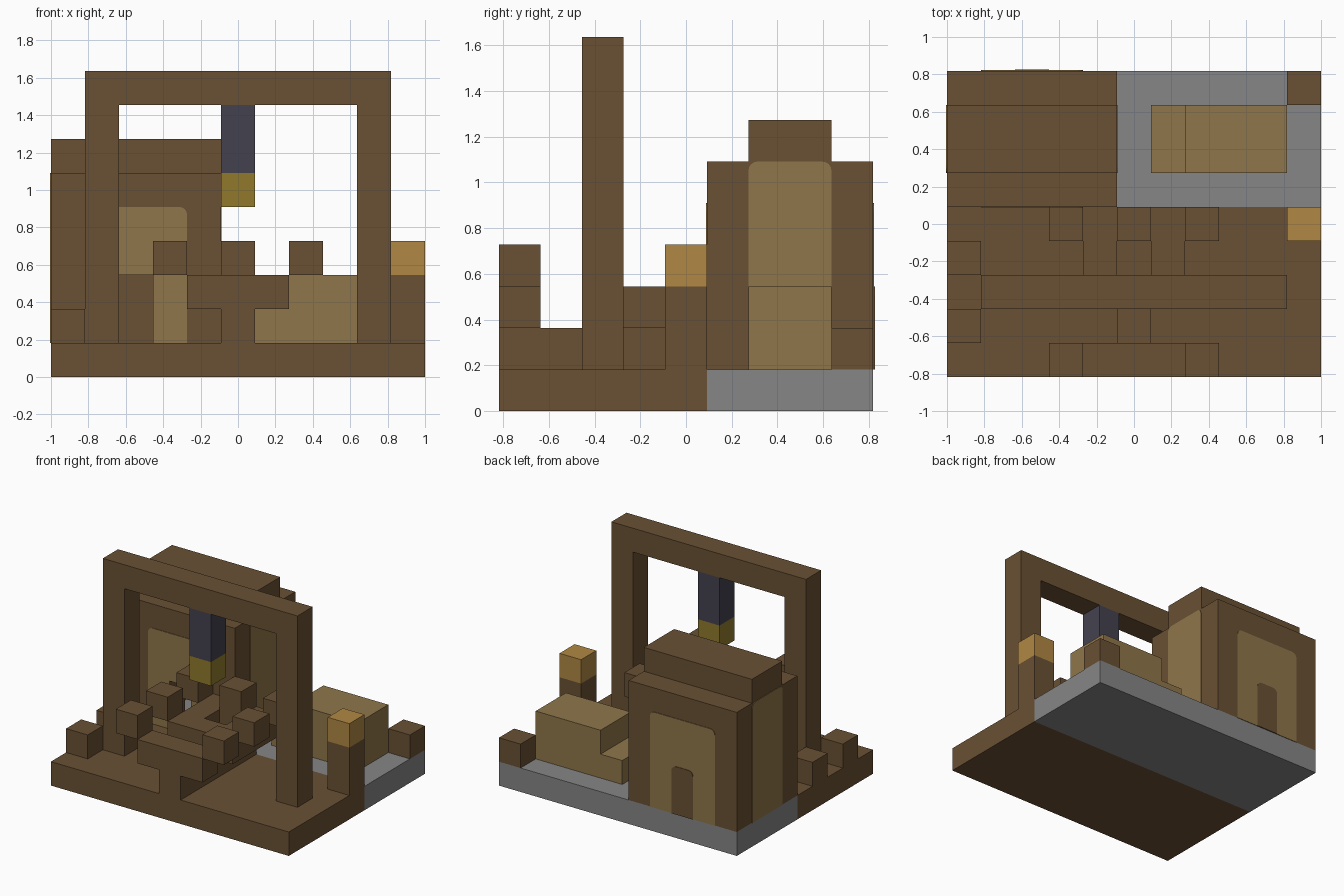
import bpy
import bmesh
from math import sin, cos, pi
from mathutils import Vector

if "Cube" in bpy.data.objects:
    bpy.data.objects.remove(bpy.data.objects["Cube"], do_unlink=True)

U = 2 / 11                       # size of one block
W, D = 11, 9                     # footprint in blocks


def material(name, r, g, b):
    m = bpy.data.materials.new(name)
    m.use_nodes = True
    m.diffuse_color = (r, g, b, 1)
    m.node_tree.nodes["Principled BSDF"].inputs["Base Color"].default_value = (r, g, b, 1)
    return m


brown = material("dark_wood", 0.144, 0.081, 0.034)
tan = material("light_wood", 0.275, 0.180, 0.068)
grey = material("stone", 0.238, 0.238, 0.238)
amber = material("amber", 0.434, 0.242, 0.056)
gold = material("old_gold", 0.283, 0.195, 0.025)
slate = material("dark_slate", 0.056, 0.054, 0.078)


def to_world(x, y, z):
    return Vector(((x - W / 2) * U, (y - D / 2) * U, z * U))


def finish(name, bm, mat):
    bmesh.ops.recalc_face_normals(bm, faces=bm.faces)
    mesh = bpy.data.meshes.new(name)
    bm.to_mesh(mesh)
    bm.free()
    mesh.materials.append(mat)
    obj = bpy.data.objects.new(name, mesh)
    bpy.context.collection.objects.link(obj)
    return obj


def blocks(name, mat, *boxes):
    """Boxes given as block ranges (x0, x1, y0, y1, z0, z1)."""
    bm = bmesh.new()
    for x0, x1, y0, y1, z0, z1 in boxes:
        lo, hi = to_world(x0, y0, z0), to_world(x1, y1, z1)
        verts = bmesh.ops.create_cube(bm, size=1)["verts"]
        bmesh.ops.scale(bm, vec=hi - lo, verts=verts)
        bmesh.ops.translate(bm, vec=(lo + hi) / 2, verts=verts)
    return finish(name, bm, mat)


def panel(name, mat, axis, a0, a1, top, wall, out, thick=0.004, notch=()):
    """Thin plate with rounded top corners on a wall; notch cuts its lower edge."""
    r, steps = 0.22, 4
    outline = [(a1, 1)]
    for cx, start in ((a1 - r, 0), (a0 + r, pi / 2)):
        for s in range(steps + 1):
            t = start + s * pi / 2 / steps
            outline.append((cx + r * cos(t), top - r + r * sin(t)))
    outline.append((a0, 1))
    outline += notch
    bm = bmesh.new()
    place = (lambda a, z: to_world(a, wall, z)) if axis == "x" else (lambda a, z: to_world(wall, a, z))
    face = bm.faces.new([bm.verts.new(place(a, z)) for a, z in outline])
    new = bmesh.ops.extrude_face_region(bm, geom=[face])["geom"]
    shift = Vector((0, out * thick, 0)) if axis == "x" else Vector((out * thick, 0, 0))
    bmesh.ops.translate(bm, vec=shift, verts=[g for g in new if isinstance(g, bmesh.types.BMVert)])
    return finish(name, bm, mat)


# Ground slabs
blocks("wooden_floor", brown, (0, 11, 0, 5, 0, 1))
blocks("stone_floor", grey, (0, 11, 5, 9, 0, 1))

# Hut: hollow walls with a front doorway, roof and ridge
blocks("hut_walls", brown,
       (0, 2, 5, 6, 1, 5), (3, 5, 5, 6, 1, 5), (2, 3, 5, 6, 3, 5),
       (0, 1, 6, 8, 1, 5), (4, 5, 6, 8, 1, 5), (0, 5, 8, 9, 1, 5))
blocks("hut_roof", brown, (0, 5, 5, 9, 5, 6))
blocks("hut_ridge", brown, (0, 5, 6, 8, 6, 7))
panel("hut_front_panel", tan, "x", 1, 4, 5, 5, -1,
      notch=[(2, 1), (2, 3), (3, 3), (3, 1)])
panel("hut_back_panel", tan, "x", 1, 4, 5, 9, 1)
panel("hut_back_door", brown, "x", 2, 3, 3, 9, 1, thick=0.008)
panel("hut_right_panel", tan, "y", 6, 8, 6, 0, -1)
panel("hut_left_panel", tan, "y", 6, 8, 6, 5, 1)

# Stepped crate beside the hut
blocks("stepped_crate", tan, (7, 10, 6, 8, 1, 3), (6, 7, 6, 8, 1, 2))

# Tall frame with its hanging weight
blocks("frame_posts", brown, *[(x, x + 1, 2, 3, 1, 8) for x in (1, 9)])
blocks("frame_beam", brown, (1, 10, 2, 3, 8, 9))
blocks("hanging_rod", slate, (5, 6, 2, 3, 6, 8))
blocks("hanging_tip", gold, (5, 6, 2, 3, 5, 6))

# Spine with three raised ribs, their tips and the joined head
blocks("spine", brown, (5, 6, 0, 5, 1, 2))
for y in (0, 2, 4):
    blocks("rib", brown, (4, 7, y, y + 1, 2, 3))
    blocks("rib_tips", brown, *[(x, x + 1, y, y + 1, 3, 4) for x in (3, 7)])
blocks("rib_links", brown, *[(x, x + 1, 3, 4, 2, 3) for x in (4, 6)])
blocks("head", brown, (5, 6, 4, 5, 3, 4))

# Lamp post and loose blocks at the edges
blocks("lamp_post", brown, (10, 11, 4, 5, 1, 3))
blocks("lamp", amber, (10, 11, 4, 5, 3, 4))
blocks("edge_blocks", brown, (0, 1, 1, 2, 1, 2), (0, 1, 3, 4, 1, 2), (10, 11, 8, 9, 1, 2))
